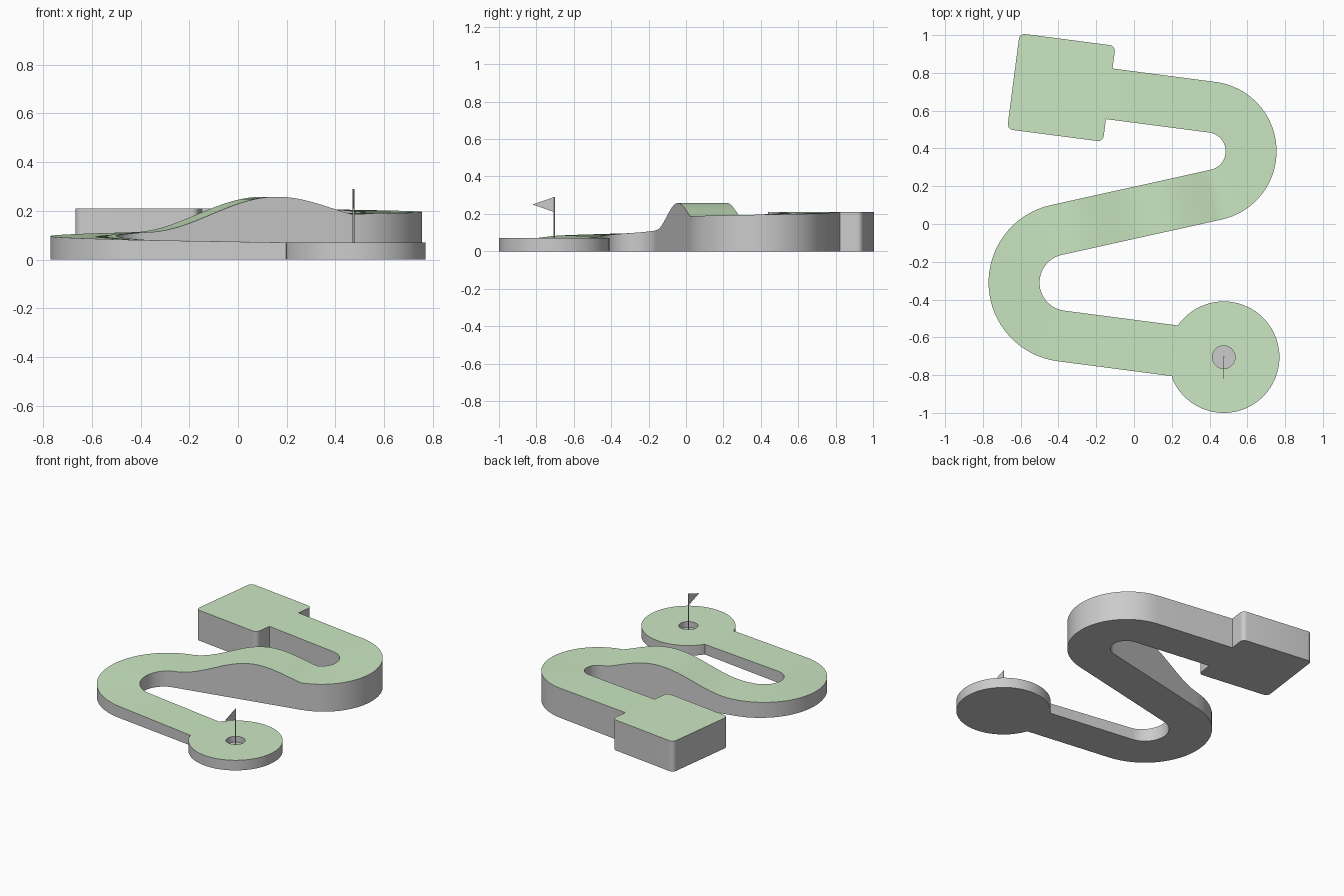
import bpy, bmesh
from math import sin, cos, pi, radians
from mathutils import Vector

if "Cube" in bpy.data.objects:
    bpy.data.objects.remove(bpy.data.objects["Cube"])

HALF = 0.135                                   # half width of the lane
A1, A2 = radians(-7.43), radians(12.47)        # headings of outer legs and middle leg
C1, R1 = Vector((0.385, 0.385)), 0.235         # upper bend
C2, R2 = Vector((-0.35, -0.31)), 0.285         # lower bend
CUP = Vector((0.475, -0.705))                  # cup centre
PAD_TOP, CUP_TOP = 0.21, 0.07

grey = bpy.data.materials.new("concrete")
green = bpy.data.materials.new("turf")
green.diffuse_color = (0.60, 0.80, 0.54, 1)
green.use_nodes = True
green.node_tree.nodes["Principled BSDF"].inputs["Base Color"].default_value = green.diffuse_color


def direction(a):
    return Vector((cos(a), sin(a)))


def finish(bm, name, turf=True):
    """Recalculate normals, paint upward faces green, make the object."""
    bmesh.ops.recalc_face_normals(bm, faces=bm.faces)
    me = bpy.data.meshes.new(name)
    if turf:
        me.materials.append(grey)
        me.materials.append(green)
        for f in bm.faces:
            f.normal_update()
            if f.normal.z > 0.5 and f.calc_center_median().z > 0.05:
                f.material_index = 1
    bm.to_mesh(me)
    bm.free()
    ob = bpy.data.objects.new(name, me)
    bpy.context.collection.objects.link(ob)
    bpy.ops.object.select_all(action='DESELECT')
    bpy.context.view_layer.objects.active = ob
    ob.select_set(True)
    bpy.ops.object.shade_smooth_by_angle(angle=radians(30))
    return ob


# Lane: centre line stations (point, heading, height)
def leg(start, heading, length, height, n):
    return [(start + direction(heading) * length * i / n, heading, height(i / n))
            for i in range(n + 1)]


def bend(c, r, a0, a1, z0, z1, turn, n=32):
    out = []
    for i in range(1, n):
        a = a0 + (a1 - a0) * i / n
        out.append((c + direction(a) * r, a + turn * pi / 2, z0 + (z1 - z0) * i / n))
    return out


def hump(t):
    peak = 0.36
    if t < peak:
        return 0.187 + 0.071 * sin(pi / 2 * (t / peak) ** 1.12)
    return 0.185 + 0.073 * cos(pi * (t - peak) / (1 - peak))


p1 = C1 + direction(A1 + pi / 2) * R1
p2 = C1 + direction(A2 - pi / 2) * R1
p3 = C2 + direction(A2 + pi / 2) * R2
p4 = C2 + direction(A1 - pi / 2) * R2
end = CUP - direction(A1) * 0.262
lane = leg(p1 - direction(A1) * 0.551, A1, 0.551, lambda t: PAD_TOP - 0.005 * t, 1)
lane += bend(C1, R1, A1 + pi / 2, A2 - pi / 2, 0.205, 0.187, -1)
lane += leg(p2, A2 + pi, (p3 - p2).length, hump, 32)
lane += bend(C2, R2, A2 + pi / 2, A1 + 3 * pi / 2, 0.112, 0.08, 1)
lane += leg(p4, A1, (end - p4).length, lambda t: 0.08 + (CUP_TOP - 0.08) * t, 1)

bm = bmesh.new()
prev = None
for p, h, z in lane:
    side = direction(h + pi / 2) * HALF
    l, r = p + side, p - side
    ring = [bm.verts.new(v) for v in
            ((*l, 0), (*l, z), (*r, z), (*r, 0))]
    if prev:
        for k in range(4):
            m = (k + 1) % 4
            bm.faces.new((prev[k], prev[m], ring[m], ring[k]))
    else:
        bm.faces.new(ring)
    prev = ring
bm.faces.new(prev)
finish(bm, "lane")

# Tee pad: rounded square block
bm = bmesh.new()
pad_centre = p1 - direction(A1) * (0.551 + 0.256)
rad, verts = 0.03, []
for q in range(4):
    corner = pad_centre + direction(A1 + pi / 4 + q * pi / 2) * (0.256 - rad) * 2 ** 0.5
    for i in range(7):
        p = corner + direction(A1 + q * pi / 2 + i * pi / 12) * rad
        verts.append(bm.verts.new((*p, 0)))
base = bm.faces.new(verts)
top = bmesh.ops.extrude_face_region(bm, geom=[base], use_keep_orig=True)["geom"]
bmesh.ops.translate(bm, vec=(0, 0, PAD_TOP),
                    verts=[v for v in top if isinstance(v, bmesh.types.BMVert)])
finish(bm, "tee_pad")

# Cup green: disc with a flat side where the lane joins, and a cup sunk in it
bm = bmesh.new()
N, R, HOLE, FLOOR = 96, 0.295, 0.06, 0.03


def rim(a):
    c = cos(a - pi)
    return min(R, 0.262 / c) if c > 0 else R


def ring_at(radius, z):
    return [bm.verts.new((*(CUP + direction(A1 + a) * radius(a)), z))
            for a in (2 * pi * i / N for i in range(N))]


rings = [ring_at(rim, 0), ring_at(rim, CUP_TOP),
         ring_at(lambda a: HOLE, CUP_TOP), ring_at(lambda a: HOLE, FLOOR)]
for a, b in zip(rings, rings[1:]):
    for i in range(N):
        j = (i + 1) % N
        bm.faces.new((a[i], a[j], b[j], b[i]))
bm.faces.new(rings[0])
bm.faces.new(rings[-1])
finish(bm, "cup_green")

# Flag pole
bm = bmesh.new()
bmesh.ops.create_cone(bm, cap_ends=True, segments=12, radius1=0.004, radius2=0.004,
                      depth=0.29 - FLOOR)
bmesh.ops.translate(bm, vec=(*CUP, (0.29 + FLOOR) / 2), verts=bm.verts)
finish(bm, "flag_pole", False)

# Pennant: thin triangle pointing forward
bm = bmesh.new()
x, y = CUP
for dx in (-0.001, 0.001):
    bm.faces.new([bm.verts.new((x + dx, y + dy, z))
                  for dy, z in ((0, 0.29), (-0.115, 0.25), (0, 0.21))])
bm.faces.ensure_lookup_table()
bmesh.ops.bridge_loops(bm, edges=bm.edges[:])
finish(bm, "pennant", False)
